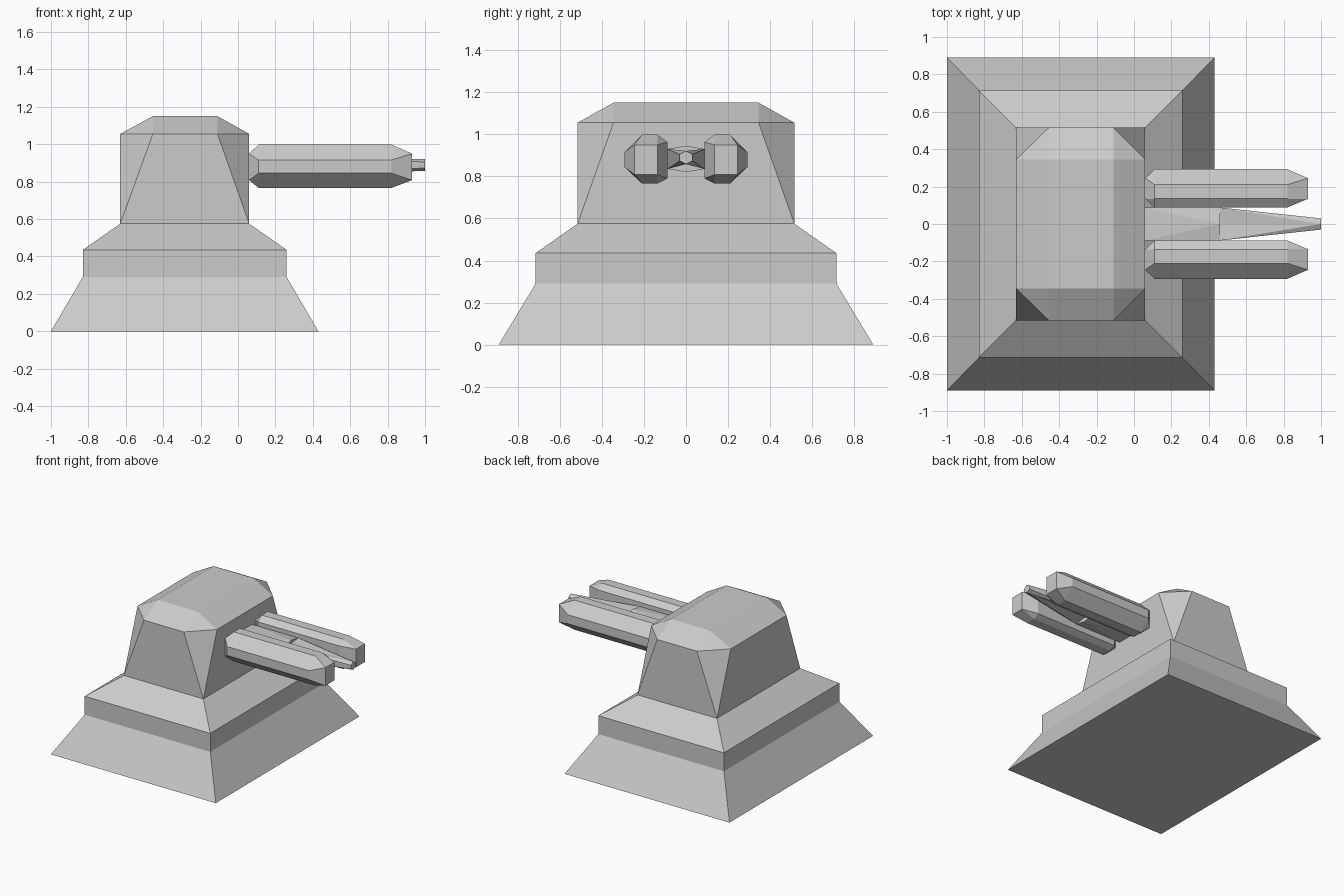
import bpy, bmesh

if "Cube" in bpy.data.objects:
    bpy.data.objects.remove(bpy.data.objects["Cube"])


def hull(name, points):
    """Faceted convex part from its corner points."""
    bm = bmesh.new()
    for p in points:
        bm.verts.new(p)
    bmesh.ops.convex_hull(bm, input=bm.verts[:])
    bmesh.ops.dissolve_limit(bm, angle_limit=0.01, verts=bm.verts[:], edges=bm.edges[:])
    bmesh.ops.recalc_face_normals(bm, faces=bm.faces[:])
    me = bpy.data.meshes.new(name)
    bm.to_mesh(me)
    bm.free()
    ob = bpy.data.objects.new(name, me)
    bpy.context.collection.objects.link(ob)
    return ob


def rect(x0, x1, y, z):
    return [(x0, -y, z), (x1, -y, z), (x1, y, z), (x0, y, z)]


def section(x, profile, sign=1):
    return [(x, sign * y, z) for y, z in profile]


# Stepped plinth: stacked rectangular rings skinned together
rings = [rect(-1, .43, .89, 0), rect(-.83, .26, .715, .29),
         rect(-.83, .26, .715, .435), rect(-.63, .06, .515, .575)]
verts = [p for r in rings for p in r]
faces = [(3, 2, 1, 0), (12, 13, 14, 15)]
for k in range(3):
    for i in range(4):
        j = (i + 1) % 4
        faces.append((4 * k + i, 4 * k + j, 4 * k + 4 + j, 4 * k + 4 + i))
me = bpy.data.meshes.new("plinth")
me.from_pydata(verts, [], faces)
bpy.context.collection.objects.link(bpy.data.objects.new("plinth", me))

# Turret housing: square foot, chamfered shoulder, smaller roof
hull("turret_housing",
     rect(-.63, .06, .515, .575)
     + rect(-.455, -.11, .515, 1.055) + rect(-.63, .06, .345, 1.055)
     + rect(-.455, -.11, .345, 1.15))

# Twin eight-sided barrels with chamfered ends
octagon = [(.293, .845), (.293, .915), (.21, .998), (.135, .998),
           (.088, .963), (.088, .79), (.135, .766), (.21, .766)]
end = [(.245, .808), (.245, .95), (.135, .95), (.135, .808)]
for side, sign in (("left", 1), ("right", -1)):
    hull(side + "_barrel",
         section(.06, end, sign) + section(.11, octagon, sign)
         + section(.82, octagon, sign) + section(.93, end, sign))

# Central spike: six-sided rod
hexagon = [(0, .921), (.03, .905), (.03, .874), (0, .858), (-.03, .874), (-.03, .905)]
hull("centre_rod", section(.44, hexagon) + section(1.0, hexagon))

# Tapered fins joining the rod to the barrels
for side, sign in (("left", 1), ("right", -1)):
    hull(side + "_fin",
         section(.46, [(.088, .93), (.088, .835), (.0, .858), (.0, .921)], sign)
         + section(1.0, [(.03, .905), (.03, .874), (.0, .858), (.0, .921)], sign))

# Wedge mount between the barrels
hull("spike_mount",
     section(.06, [(-.088, .93), (.088, .93), (.088, .835), (-.088, .835)])
     + section(.46, [(-.088, .93), (0, .945), (.088, .93),
                     (.088, .835), (0, .82), (-.088, .835)]))
